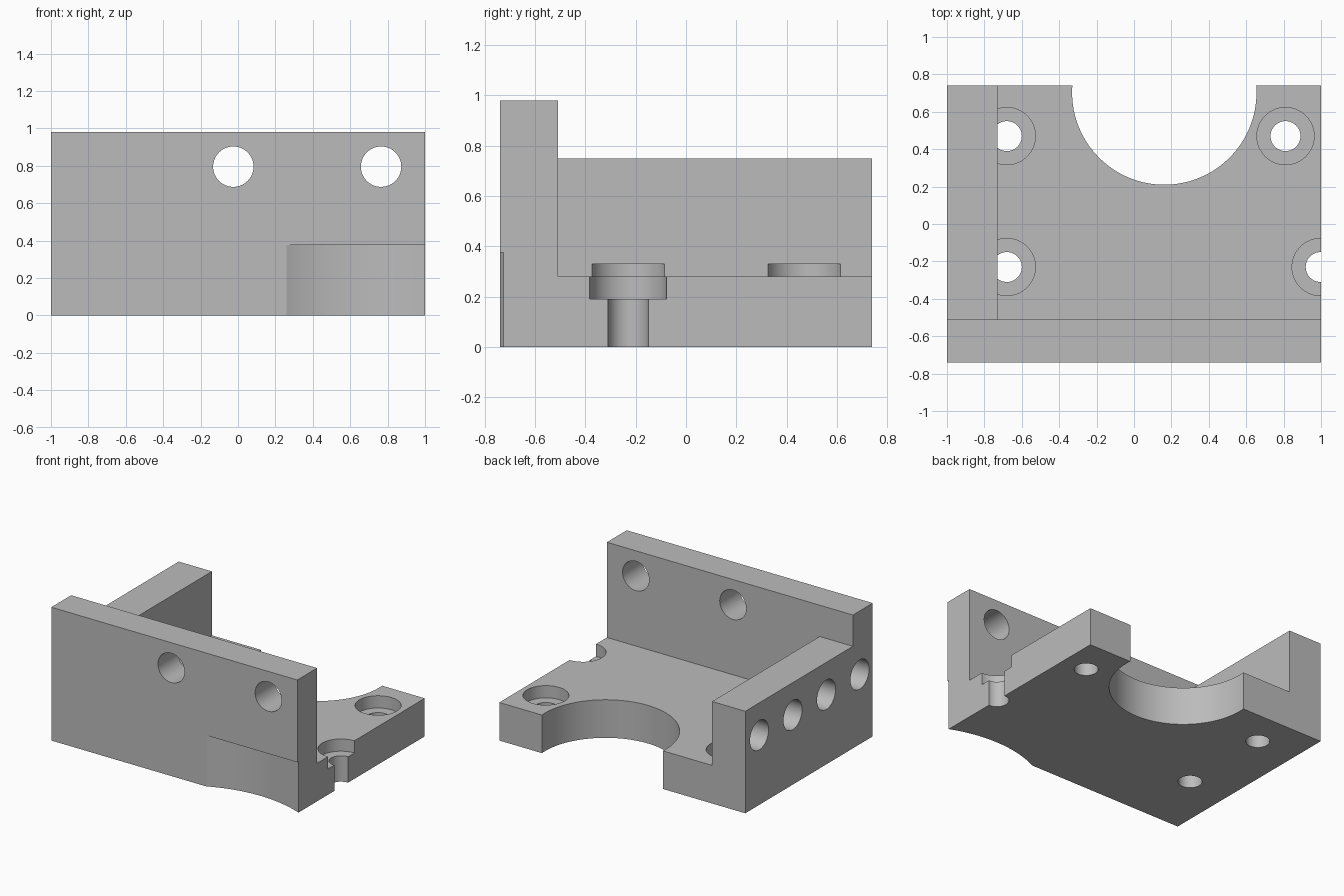
import bpy
import math

cube = bpy.data.objects.get("Cube")
if cube:
    bpy.data.objects.remove(cube, do_unlink=True)

# Overall sizes
FRONT, BACK = -0.74, 0.74
PLATE_TOP, SIDE_TOP, WALL_TOP = 0.28, 0.75, 0.98
WALL_INNER, SIDE_INNER = -0.51, -0.73
FAR = 2.0

grey = bpy.data.materials.new("plain_grey")
grey.use_nodes = True
grey.diffuse_color = (0.5, 0.5, 0.5, 1)
grey.node_tree.nodes["Principled BSDF"].inputs["Base Color"].default_value = (0.5, 0.5, 0.5, 1)


def box(name, low, high):
    bpy.ops.mesh.primitive_cube_add(size=1)
    ob = bpy.context.object
    ob.name = name
    for v in ob.data.vertices:
        v.co = [a + (c + 0.5) * (b - a) for c, a, b in zip(v.co, low, high)]
    return ob


def cylinder(name, start, length, radius, axis="z", sides=64):
    """Cylinder that runs from start along the positive axis."""
    turn = {"x": (0, math.pi / 2, 0), "y": (math.pi / 2, 0, 0), "z": (0, 0, 0)}[axis]
    centre = list(start)
    centre["xyz".index(axis)] += length / 2
    bpy.ops.mesh.primitive_cylinder_add(vertices=sides, radius=radius, depth=length,
                                        location=centre, rotation=turn)
    bpy.context.object.name = name
    return bpy.context.object


def cut(body, cutter):
    cutter.hide_render = True
    mod = body.modifiers.new("cut", "BOOLEAN")
    mod.operation = "DIFFERENCE"
    mod.solver = "EXACT"
    mod.object = cutter
    bpy.ops.object.select_all(action="DESELECT")
    bpy.context.view_layer.objects.active = body
    body.select_set(True)
    bpy.ops.object.modifier_apply(modifier=mod.name)
    bpy.data.objects.remove(cutter, do_unlink=True)


# Solid block, stepped down to the side wall and then to the base plate
body = box("corner_bracket", (-1, FRONT, 0), (1, BACK, WALL_TOP))
body.data.materials.append(grey)
cut(body, box("side_step", (-FAR, WALL_INNER, SIDE_TOP), (FAR, FAR, FAR)))
cut(body, box("plate_step", (SIDE_INNER, WALL_INNER, PLATE_TOP), (FAR, FAR, FAR)))

# Large round opening in the back edge
cut(body, cylinder("round_opening", (0.162, 0.703, -0.5), 1.0, 0.493, sides=128))

# Counterbored screw holes, the left ones undercutting the side wall
for x, y in ((-0.68, 0.47), (-0.68, -0.23), (0.81, 0.47), (0.998, -0.23)):
    cut(body, cylinder("counterbore", (x, y, 0.19), 0.14, 0.153))
    cut(body, cylinder("screw_hole", (x, y, -0.1), 0.35, 0.08))

# Through holes in the front wall
for x in (-0.025, 0.765):
    cut(body, cylinder("wall_hole", (x, -1, 0.795), 0.7, 0.108, "y"))

# Blind holes in the outer face of the side wall
for i in range(4):
    cut(body, cylinder("side_hole", (-1.2, 0.577 - 0.389 * i, 0.512), 0.4, 0.108, "x"))

# Shallow curved relief low on the front face
cut(body, cylinder("front_relief", (0.645, -1.569, -0.2), 0.575, 0.914, sides=192))

bpy.ops.object.select_all(action="DESELECT")
body.select_set(True)
bpy.context.view_layer.objects.active = body
bpy.ops.object.shade_smooth_by_angle(angle=math.radians(25))
